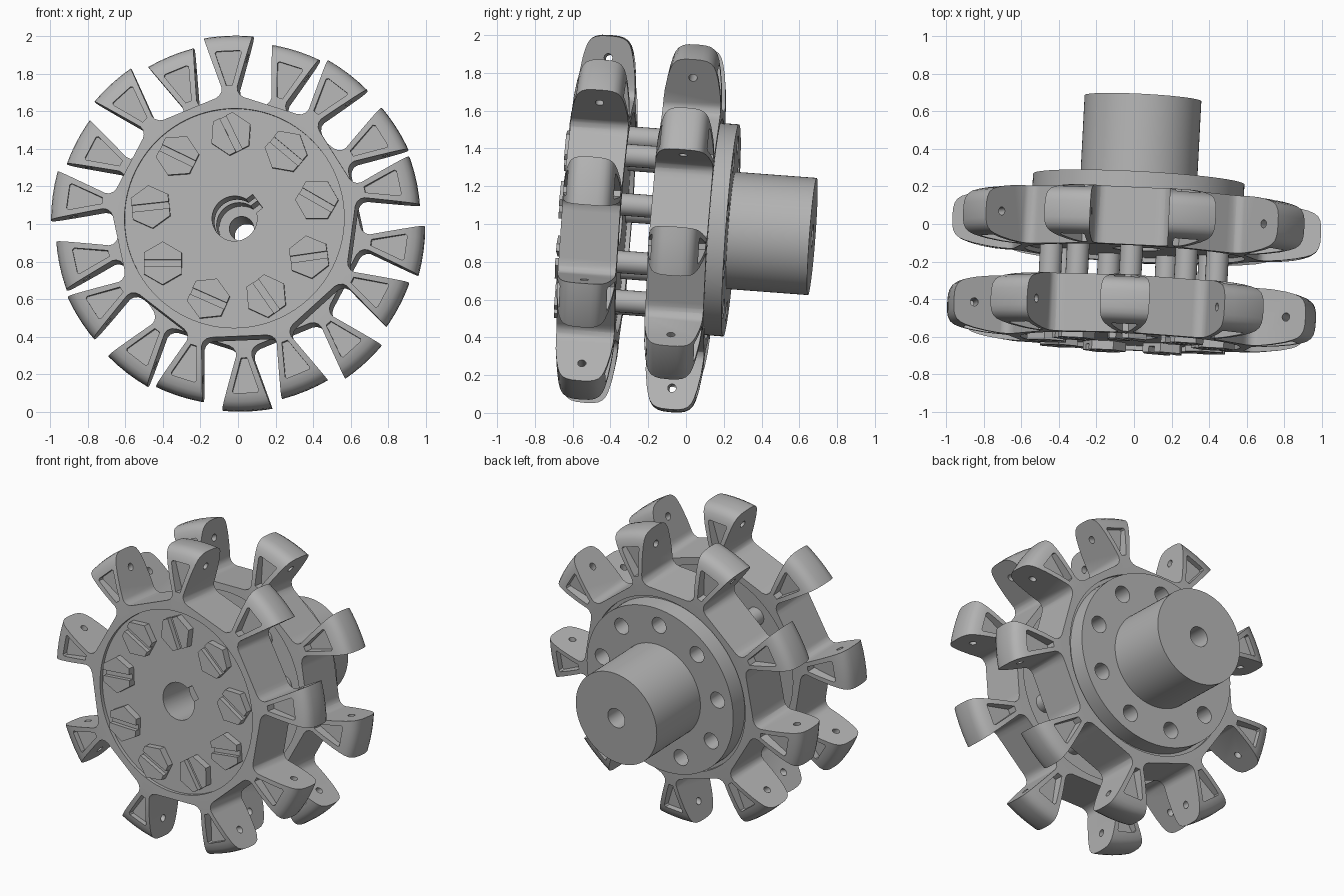
import bpy, bmesh
from math import sin, cos, pi, radians
from mathutils import Vector, Matrix

if "Cube" in bpy.data.objects:
    bpy.data.objects.remove(bpy.data.objects["Cube"])

N = 9                                   # teeth and bolts per wheel
PHASE = radians(92.3)
# Local frame: x right, y up, z towards the front; then the whole thing is tilted a little
AXIS = Vector((0.052, 1, -0.075)).normalized()
TILT = Vector((0, 1, 0)).rotation_difference(AXIS).to_matrix().to_4x4()
WORLD = Matrix.Translation((0.013, 0, 0.984)) @ TILT @ Matrix.Rotation(pi / 2, 4, 'X')

steel = bpy.data.materials.new("grey steel")
steel.diffuse_color = (0.45, 0.45, 0.45, 1)
steel.use_nodes = True
steel.node_tree.nodes["Principled BSDF"].inputs["Base Color"].default_value = steel.diffuse_color


def polar(r, t, a):
    """Point at radius r and sideways offset t, in the direction a."""
    return (r * cos(a) - t * sin(a), r * sin(a) + t * cos(a))


def prism(bm, pts, z0, z1):
    lo = [bm.verts.new((x, y, z0)) for x, y in pts]
    hi = [bm.verts.new((x, y, z1)) for x, y in pts]
    bm.faces.new(lo[::-1])
    bm.faces.new(hi)
    for i in range(len(pts)):
        j = (i + 1) % len(pts)
        bm.faces.new((lo[i], lo[j], hi[j], hi[i]))


def circle(r, n=32, c=(0, 0), a0=0.0):
    return [(c[0] + r * cos(a0 + 2 * pi * i / n), c[1] + r * sin(a0 + 2 * pi * i / n)) for i in range(n)]


def lathe(bm, profile, n=96, closed=False):
    rings = [[bm.verts.new((r * cos(2 * pi * i / n), r * sin(2 * pi * i / n), z)) for r, z in profile]
             for i in range(n)]
    m = len(profile)
    for i in range(n):
        a, b = rings[i], rings[(i + 1) % n]
        for k in range(m if closed else m - 1):
            q = (k + 1) % m
            bm.faces.new((a[k], b[k], b[q], a[q]))
    bmesh.ops.remove_doubles(bm, verts=bm.verts, dist=1e-5)


def make(name, bm):
    bmesh.ops.recalc_face_normals(bm, faces=bm.faces)
    me = bpy.data.meshes.new(name)
    bm.to_mesh(me)
    bm.free()
    ob = bpy.data.objects.new(name, me)
    bpy.context.collection.objects.link(ob)
    return ob


def boolean(ob, cutter, op):
    mod = ob.modifiers.new("cut", 'BOOLEAN')
    mod.operation, mod.object, mod.solver = op, cutter, 'EXACT'
    me = bpy.data.meshes.new_from_object(ob.evaluated_get(bpy.context.evaluated_depsgraph_get()))
    ob.modifiers.clear()
    ob.data = me
    bpy.data.objects.remove(cutter)


def finish(ob):
    ob.data.transform(WORLD)
    ob.data.materials.clear()
    ob.data.materials.append(steel)
    bpy.ops.object.select_all(action='DESELECT')
    ob.select_set(True)
    bpy.context.view_layer.objects.active = ob
    bpy.ops.object.shade_smooth_by_angle(angle=radians(30))


# Toothed wheel: outline of flared teeth, trimmed by a barrel shape with recessed sides, then cut
HALF_TOOTH = [(0.634, 0.10), (0.643, 0.075), (0.657, 0.055), (0.678, 0.043), (0.70, 0.042), (1.05, 0.156)]
BARREL = [(0, 0.13), (0.585, 0.13), (0.585, 0.154), (0.66, 0.154), (0.72, 0.152), (0.78, 0.147), (0.86, 0.135),
          (0.91, 0.123), (0.94, 0.112), (0.963, 0.095), (0.976, 0.072), (0.982, 0.045), (0.984, 0.0)]


def toothed_wheel(name, phase, z):
    angles = [phase + 2 * pi * k / N for k in range(N)]
    bm = bmesh.new()
    outline = []
    for a in angles:
        outline += [polar(r, -t, a) for r, t in HALF_TOOTH]
        outline += [polar(r, t, a) for r, t in reversed(HALF_TOOTH)]
    prism(bm, outline, -0.25, 0.25)
    wheel = make(name, bm)
    bm = bmesh.new()
    lathe(bm, BARREL + [(r, -h) for r, h in BARREL[-2::-1]])
    boolean(wheel, make("barrel_cutter", bm), 'INTERSECT')
    # pockets on both tooth faces, and a cross hole through each tooth
    bm = bmesh.new()
    for a in angles:
        pocket = [polar(r, t, a) for r, t in ((0.71, -0.016), (0.885, -0.07), (0.895, -0.062), (0.895, 0.062),
                                              (0.885, 0.07), (0.71, 0.016))]
        prism(bm, pocket, 0.09, 0.3)
        prism(bm, pocket, -0.3, -0.09)
        x, y = polar(0.86, 0, a)
        m = Matrix.Translation((x, y, 0)) @ Matrix.Rotation(a, 4, 'Z') @ Matrix.Rotation(pi / 2, 4, 'X')
        bmesh.ops.create_cone(bm, cap_ends=True, segments=16, radius1=0.022, radius2=0.022, depth=0.4, matrix=m)
    boolean(wheel, make("tooth_cutter", bm), 'DIFFERENCE')
    # bore, then keyway
    bm = bmesh.new()
    prism(bm, circle(0.12, 48), -0.3, 0.3)
    boolean(wheel, make("bore_cutter", bm), 'DIFFERENCE')
    bm = bmesh.new()
    prism(bm, [polar(r, t, radians(37)) for r, t in ((0.03, -0.045), (0.154, -0.045), (0.154, 0.045), (0.03, 0.045))],
          -0.3, 0.3)
    boolean(wheel, make("keyway_cutter", bm), 'DIFFERENCE')
    wheel.data.transform(Matrix.Translation((0, 0, z)))
    finish(wheel)


toothed_wheel("front_toothed_wheel", PHASE, 0.475)
toothed_wheel("back_toothed_wheel", PHASE - pi / N, 0.004)

bolt_spots = [polar(0.45, 0, PHASE - 2 * pi * k / N) for k in range(N)]

# Hub with flange, through hole and bolt holes
bm = bmesh.new()
lathe(bm, [(0.065, -0.12), (0.563, -0.12), (0.563, -0.24), (0.311, -0.24), (0.311, -0.672), (0.065, -0.672)],
      closed=True)
hub = make("flanged_hub", bm)
bm = bmesh.new()
for c in bolt_spots:
    prism(bm, circle(0.054, 24, c), -0.3, -0.1)
boolean(hub, make("hole_cutter", bm), 'DIFFERENCE')
finish(hub)

# Bolt shafts between the wheels
bm = bmesh.new()
for c in bolt_spots:
    prism(bm, circle(0.06, 24, c), 0.12, 0.36)
finish(make("bolt_shafts", bm))

# Slotted hexagonal bolt heads, each turned differently (degrees, clockwise from the top bolt)
SLOTS = [116, 140, 150, 8, 125, 156, 0, 6, 154]
bm, cut = bmesh.new(), bmesh.new()
for c, deg in zip(bolt_spots, SLOTS):
    a = radians(deg)
    prism(bm, circle(0.115, 6, c, a + pi / 6), 0.59, 0.652)
    box = [polar(u, v, a) for u, v in ((-0.2, -0.018), (0.2, -0.018), (0.2, 0.018), (-0.2, 0.018))]
    prism(cut, [(c[0] + x, c[1] + y) for x, y in box], 0.622, 0.7)
heads = make("bolt_heads", bm)
boolean(heads, make("slot_cutter", cut), 'DIFFERENCE')
finish(heads)
